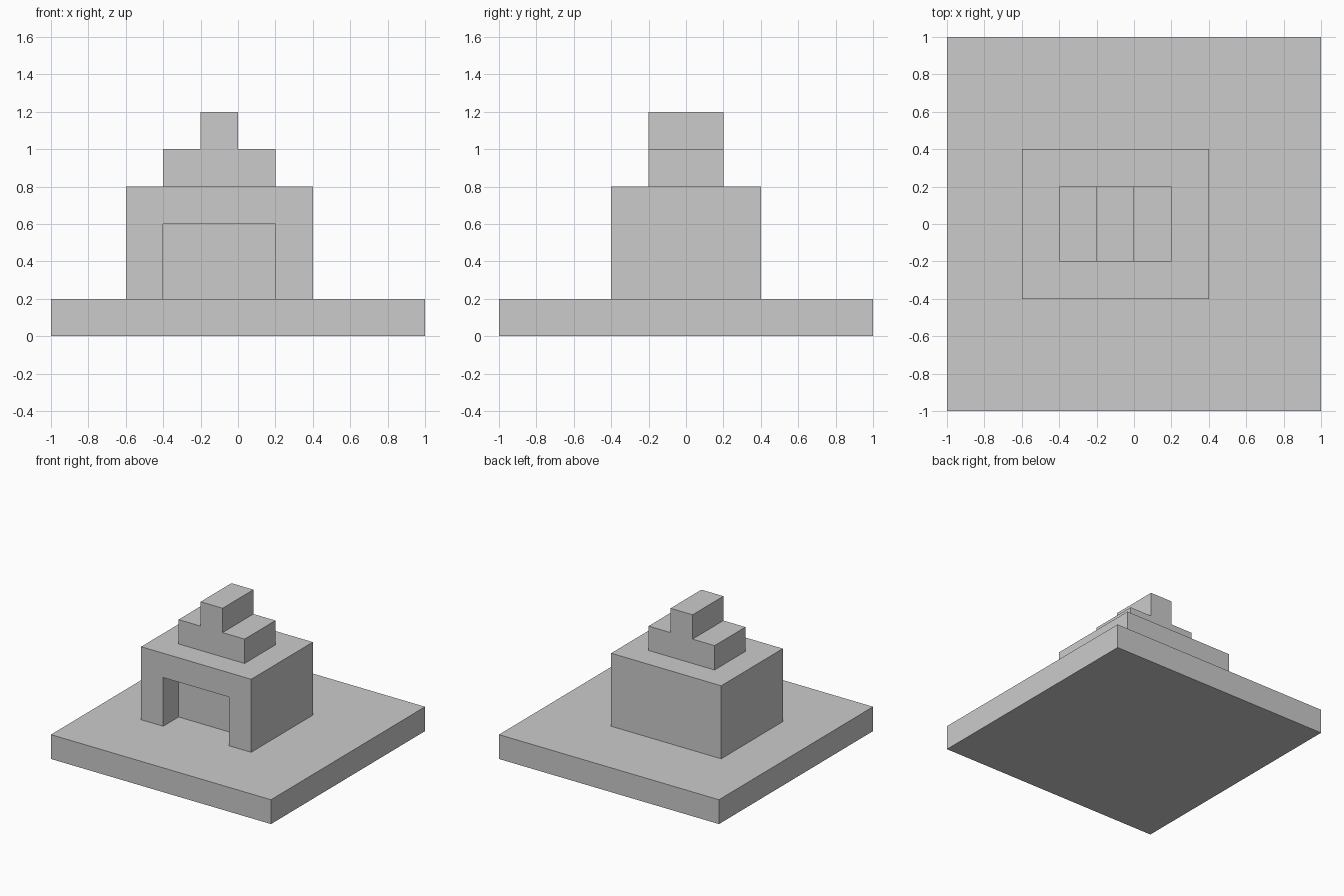
import bpy, bmesh

if "Cube" in bpy.data.objects:
    bpy.data.objects.remove(bpy.data.objects["Cube"])


def extrude_profile(name, points, y0, y1):
    """Extrude a closed x-z outline from y0 to y1."""
    bm = bmesh.new()
    face = bm.faces.new([bm.verts.new((x, y0, z)) for x, z in points])
    result = bmesh.ops.extrude_face_region(bm, geom=[face])
    verts = [v for v in result["geom"] if isinstance(v, bmesh.types.BMVert)]
    bmesh.ops.translate(bm, verts=verts, vec=(0, y1 - y0, 0))
    bmesh.ops.recalc_face_normals(bm, faces=bm.faces)
    mesh = bpy.data.meshes.new(name)
    bm.to_mesh(mesh)
    bm.free()
    obj = bpy.data.objects.new(name, mesh)
    bpy.context.collection.objects.link(obj)
    return obj


def rect(x0, x1, z0, z1):
    return [(x0, z0), (x1, z0), (x1, z1), (x0, z1)]


# Square base slab
extrude_profile("base", rect(-1, 1, 0, 0.2), -1, 1)

# Main block with a shallow doorway recess in the front
house = extrude_profile("house_block", rect(-0.6, 0.4, 0.2, 0.8), -0.4, 0.4)
cutter = extrude_profile("doorway_cutter", rect(-0.4, 0.2, 0.1, 0.6), -0.5, -0.2)
cutter.hide_render = True
cutter.hide_set(True)
cut = house.modifiers.new("doorway", "BOOLEAN")
cut.operation = "DIFFERENCE"
cut.solver = "EXACT"
cut.object = cutter

# Stepped roof: wide tier with a narrow ridge on top
roof_profile = [(-0.4, 0.8), (0.2, 0.8), (0.2, 1.0), (0, 1.0),
                (0, 1.2), (-0.2, 1.2), (-0.2, 1.0), (-0.4, 1.0)]
extrude_profile("stepped_roof", roof_profile, -0.2, 0.2)
